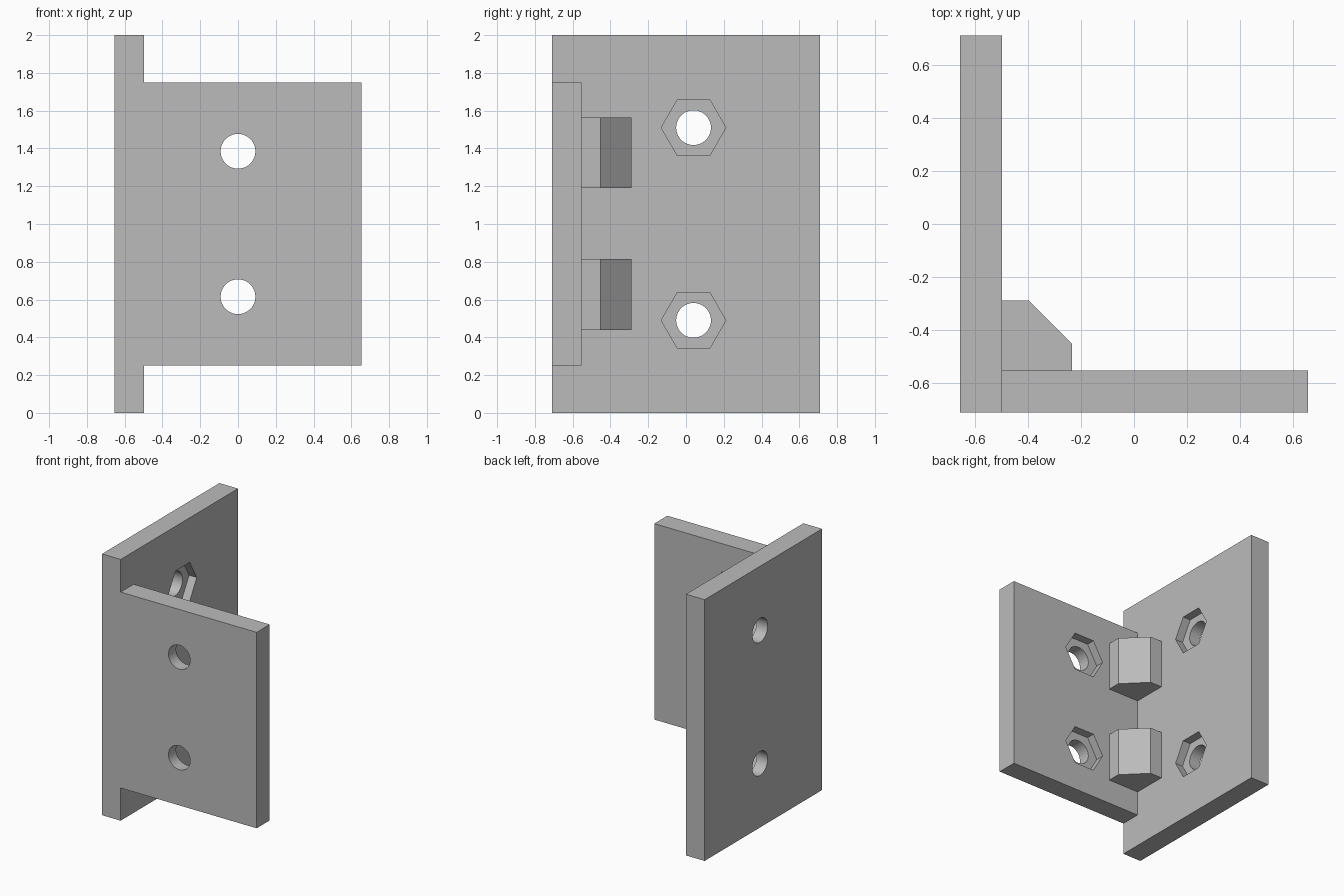
import bpy
import bmesh
from math import pi
from mathutils import Matrix, Vector

default = bpy.data.objects.get("Cube")
if default:
    bpy.data.objects.remove(default, do_unlink=True)

grey = bpy.data.materials.new("plain grey")
grey.use_nodes = True
colour = (0.5, 0.5, 0.5, 1)
grey.diffuse_color = colour
grey.node_tree.nodes["Principled BSDF"].inputs["Base Color"].default_value = colour

# Shared dimensions
X, Y, THICK = 0.655, 0.71, 0.158
HOLE_R, NUT_R, NUT_DEPTH = 0.092, 0.171, 0.065
INNER_X, INNER_Y = -X + THICK, -Y + THICK


def link(name, bm):
    bmesh.ops.recalc_face_normals(bm, faces=bm.faces)
    mesh = bpy.data.meshes.new(name)
    bm.to_mesh(mesh)
    bm.free()
    obj = bpy.data.objects.new(name, mesh)
    bpy.context.collection.objects.link(obj)
    mesh.materials.append(grey)
    return obj


def prism(name, outline, z0, z1):
    """Extrude an outline in the ground plane from z0 up to z1."""
    bm = bmesh.new()
    base = bm.faces.new([bm.verts.new((x, y, z0)) for x, y in outline])
    top = bmesh.ops.extrude_face_region(bm, geom=[base])["geom"]
    bmesh.ops.translate(bm, vec=(0, 0, z1 - z0),
                        verts=[v for v in top if isinstance(v, bmesh.types.BMVert)])
    return link(name, bm)


def plate(name, x0, x1, y0, y1, z0, z1):
    return prism(name, [(x0, y0), (x1, y0), (x1, y1), (x0, y1)], z0, z1)


def cut(obj, centre, axis, radius, depth, sides):
    """Cut a round or hexagonal pocket centred on a point, along an axis."""
    bm = bmesh.new()
    turn = Matrix.Rotation(pi / 2, 4, "X")
    if axis == "X":
        turn = Matrix.Rotation(pi / 2, 4, "Z") @ turn
    # start with a corner pointing sideways
    spin = Matrix.Rotation(pi / 2, 4, "Z")
    bmesh.ops.create_cone(bm, cap_ends=True, segments=sides, radius1=radius,
                          radius2=radius, depth=depth * 2,
                          matrix=Matrix.Translation(Vector(centre)) @ turn @ spin)
    cutter = link("cutter", bm)
    cutter.hide_render = True
    mod = obj.modifiers.new("pocket", "BOOLEAN")
    mod.operation, mod.solver, mod.object = "DIFFERENCE", "EXACT", cutter
    bpy.context.view_layer.objects.active = obj
    bpy.ops.object.modifier_apply(modifier=mod.name)
    bpy.data.objects.remove(cutter, do_unlink=True)


# Plates
side_plate = plate("side_plate", -X, INNER_X, -Y, Y, 0, 2)
front_plate = plate("front_plate", INNER_X, X, -Y, INNER_Y, 0.25, 1.75)

# Bolt holes with nut recesses on the inner faces
for side in (-1, 1):
    for obj, centre, axis in (
            (side_plate, (INNER_X, 0.04, 1 + side * 0.51), "X"),
            (front_plate, (0, INNER_Y, 1 + side * 0.385), "Y")):
        cut(obj, centre, axis, HOLE_R, THICK * 2, 48)
        cut(obj, centre, axis, NUT_R, NUT_DEPTH, 6)

# Chamfered corner blocks
REACH, FLAT = 0.264, 0.1
corner = [(0, 0), (REACH, 0), (REACH, FLAT), (FLAT, REACH), (0, REACH)]
outline = [(INNER_X + x, INNER_Y + y) for x, y in corner]
for name, z in (("lower_corner_block", 0.44), ("upper_corner_block", 1.19)):
    prism(name, outline, z, z + 0.375)

# Smooth hole walls, sharp edges elsewhere
bpy.ops.object.select_all(action="DESELECT")
for obj in (side_plate, front_plate):
    obj.select_set(True)
bpy.context.view_layer.objects.active = side_plate
bpy.ops.object.shade_smooth_by_angle()
